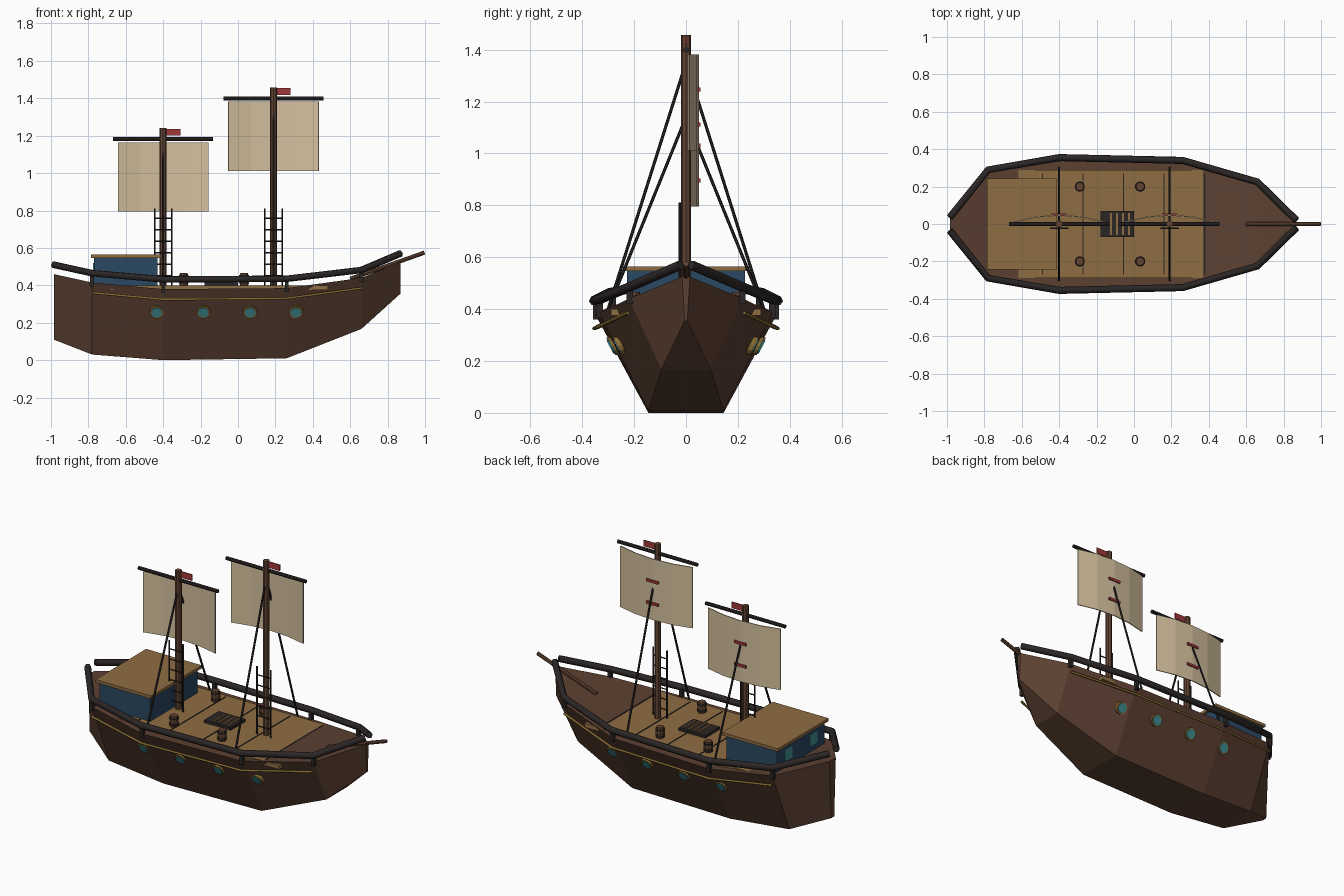
import bpy, bmesh
from mathutils import Vector

if "Cube" in bpy.data.objects:
    bpy.data.objects.remove(bpy.data.objects["Cube"])


def material(name, rgb):
    linear = [((c / 255 + 0.055) / 1.055) ** 2.4 for c in rgb] + [1]
    m = bpy.data.materials.new(name)
    m.use_nodes = True
    m.diffuse_color = linear
    m.node_tree.nodes["Principled BSDF"].inputs["Base Color"].default_value = linear
    return m


HULL = material("hull brown", (92, 64, 49))
DECK = material("deck tan", (143, 109, 67))
DARK = material("dark timber", (44, 38, 38))
MAST = material("mast brown", (98, 68, 50))
SAIL = material("canvas", (212, 192, 158))
RED = material("flag red", (160, 56, 58))
BLUE = material("cabin blue", (42, 72, 98))
GLASS = material("teal glass", (66, 145, 150))
BRASS = material("brass", (138, 108, 52))


def finish(name, bm, mat):
    bmesh.ops.recalc_face_normals(bm, faces=bm.faces)
    mesh = bpy.data.meshes.new(name)
    bm.to_mesh(mesh)
    bm.free()
    mesh.materials.append(mat)
    ob = bpy.data.objects.new(name, mesh)
    bpy.context.collection.objects.link(ob)
    return ob


def box(name, lo, hi, mat):
    lo, hi = Vector(lo), Vector(hi)
    bm = bmesh.new()
    bmesh.ops.create_cube(bm, size=1)
    for v in bm.verts:
        v.co = (lo + hi) / 2 + v.co * (hi - lo)
    return finish(name, bm, mat)


def rod(name, p, q, r, mat, sides=8, r2=None):
    p, q = Vector(p), Vector(q)
    bm = bmesh.new()
    bmesh.ops.create_cone(bm, cap_ends=True, segments=sides, radius1=r,
                          radius2=r if r2 is None else r2, depth=(q - p).length)
    turn = (q - p).to_track_quat("Z", "Y")
    for v in bm.verts:
        v.co = (p + q) / 2 + turn @ v.co
    return finish(name, bm, mat)


def tube(name, points, r, mat):
    curve = bpy.data.curves.new(name, "CURVE")
    curve.dimensions = "3D"
    curve.bevel_depth = r
    curve.bevel_resolution = 1
    curve.use_fill_caps = True
    spline = curve.splines.new("POLY")
    spline.points.add(len(points) - 1)
    for sp, p in zip(spline.points, points):
        sp.co = (*p, 1)
    curve.materials.append(mat)
    ob = bpy.data.objects.new(name, curve)
    bpy.context.collection.objects.link(ob)


# Hull stations: x, keel z, keel half width, top z, top half width
STATIONS = [(-0.985, 0.11, 0.015, 0.46, 0.03), (-0.78, 0.03, 0.125, 0.415, 0.285),
            (-0.40, 0.0, 0.145, 0.38, 0.35), (0.26, 0.01, 0.145, 0.385, 0.335),
            (0.66, 0.167, 0.095, 0.44, 0.22), (0.868, 0.355, 0.005, 0.525, 0.015)]
bm = bmesh.new()
rings = []
for x, kz, kw, tz, tw in STATIONS:
    rings.append([bm.verts.new(c) for c in
                  ((x, -tw, tz), (x, -kw, kz), (x, kw, kz), (x, tw, tz))])
for a, b in zip(rings, rings[1:]):
    for i in range(4):
        j = (i + 1) % 4
        bm.faces.new((a[i], a[j], b[j], b[i]))
bm.faces.new(rings[0])
bm.faces.new(rings[-1])
finish("hull", bm, HULL)


def hull_side(x, z):
    """Half width of the hull at a given length and height."""
    for a, b in zip(STATIONS, STATIONS[1:]):
        if a[0] <= x <= b[0]:
            t = (x - a[0]) / (b[0] - a[0])
            kz, kw, tz, tw = [u + (v - u) * t for u, v in zip(a[1:], b[1:])]
            return kw + (tw - kw) * (z - kz) / (tz - kz)


# Deck, plank seams
box("deck", (-0.68, -0.29, 0.375), (0.48, 0.29, 0.4), DECK)
for i in range(5):
    x = -0.49 + i * 0.217
    box("plank_seam", (x - 0.003, -0.27, 0.398), (x + 0.003, 0.27, 0.403), DARK)

# Rails, posts, trim and portholes on both sides
RAIL_Z = (0.51, 0.465, 0.432, 0.435, 0.482, 0.57)
for side, s in (("left", 1), ("right", -1)):
    path = [(st[0], s * (st[4] + 0.005), z) for st, z in zip(STATIONS, RAIL_Z)]
    tube("rail_" + side, path, 0.019, DARK)
    for st, p in list(zip(STATIONS, path))[1:5]:
        x, y = st[0], p[1] - s * 0.008
        box("rail_post", (x - 0.01, y - 0.012, st[3] - 0.02), (x + 0.01, y + 0.012, p[2]), DARK)
    trim = [(st[0], s * (st[4] + 0.005), st[3] - 0.055) for st in STATIONS[1:5]]
    tube("trim_" + side, trim, 0.007, BRASS)
    out = Vector((0, s * 0.88, -0.47))
    for x in (-0.435, -0.185, 0.065, 0.31):
        c = Vector((x, s * hull_side(x, 0.26), 0.26))
        rod("porthole_ring", c - out * 0.01, c + out * 0.01, 0.038, BRASS, 12)
        rod("porthole_glass", c, c + out * 0.014, 0.029, GLASS, 12)

# Cabin
box("cabin", (-0.77, -0.228, 0.38), (-0.43, 0.228, 0.55), BLUE)
box("cabin_roof", (-0.787, -0.243, 0.547), (-0.413, 0.243, 0.565), DECK)
for y in (-0.12, 0.12):
    box("cabin_window", (-0.774, y - 0.035, 0.45), (-0.768, y + 0.035, 0.52), GLASS)

# Hatch and barrels
box("hatch", (-0.178, -0.07, 0.395), (0, 0.07, 0.417), DARK)
for i in range(4):
    x = -0.122 + i * 0.032
    box("hatch_slat", (x - 0.005, -0.06, 0.415), (x + 0.005, 0.06, 0.421), DECK)
for x in (-0.29, 0.033):
    for y in (-0.2, 0.2):
        rod("barrel_bottom", (x, y, 0.395), (x, y, 0.43), 0.022, MAST, 10, 0.027)
        rod("barrel_top", (x, y, 0.43), (x, y, 0.465), 0.027, MAST, 10, 0.022)
        for z in (0.41, 0.446):
            rod("barrel_band", (x, y, z), (x, y, z + 0.008), 0.028, DARK, 10)


def sail(x, low, high):
    """Canvas strip bowed backwards at its middle."""
    bm = bmesh.new()
    rows = []
    for i in range(5):
        u = i / 2 - 1
        y = 0.01 + 0.037 * (1 - u * u)
        rows.append([bm.verts.new((x + u * 0.242, y, z)) for z in (low, high)])
    for a, b in zip(rows, rows[1:]):
        bm.faces.new((a[0], b[0], b[1], a[1]))
    ob = finish("sail", bm, SAIL)
    solid = ob.modifiers.new("thickness", "SOLIDIFY")
    solid.thickness = 0.006
    solid.offset = 0


# Masts with yard, sail, flag, shrouds and ladder
for x, top, rope_z in ((0.19, 1.457, 1.35), (-0.4, 1.24, 1.14)):
    rod("mast", (x, 0, 0.38), (x, 0, top), 0.019, MAST, 8)
    yard = top - 0.058
    rod("yard", (x - 0.267, 0, yard), (x + 0.267, 0, yard), 0.011, DARK)
    sail(x, top - 0.445, top - 0.075)
    for drop in (0.21, 0.345):
        z = top - drop
        box("reef_bar", (x - 0.04, 0.044, z - 0.008), (x + 0.04, 0.056, z + 0.008), RED)
    box("flag", (x + 0.01, -0.003, top - 0.04), (x + 0.092, 0.003, top - 0.003), RED)
    for s in (-1, 1):
        rod("shroud", (x, 0, rope_z), (x, s * 0.3, 0.4), 0.006, DARK, 6)
        rod("ladder_rail", (x + s * 0.046, -0.023, 0.39), (x + s * 0.046, -0.023, 0.81),
            0.005, DARK, 6)
    for i in range(6):
        z = 0.45 + i * 0.062
        rod("ladder_rung", (x - 0.046, -0.023, z), (x + 0.046, -0.023, z), 0.004, DARK, 6)

# Bowsprit
rod("bowsprit", (0.6, 0, 0.435), (0.997, 0, 0.575), 0.011, MAST)
